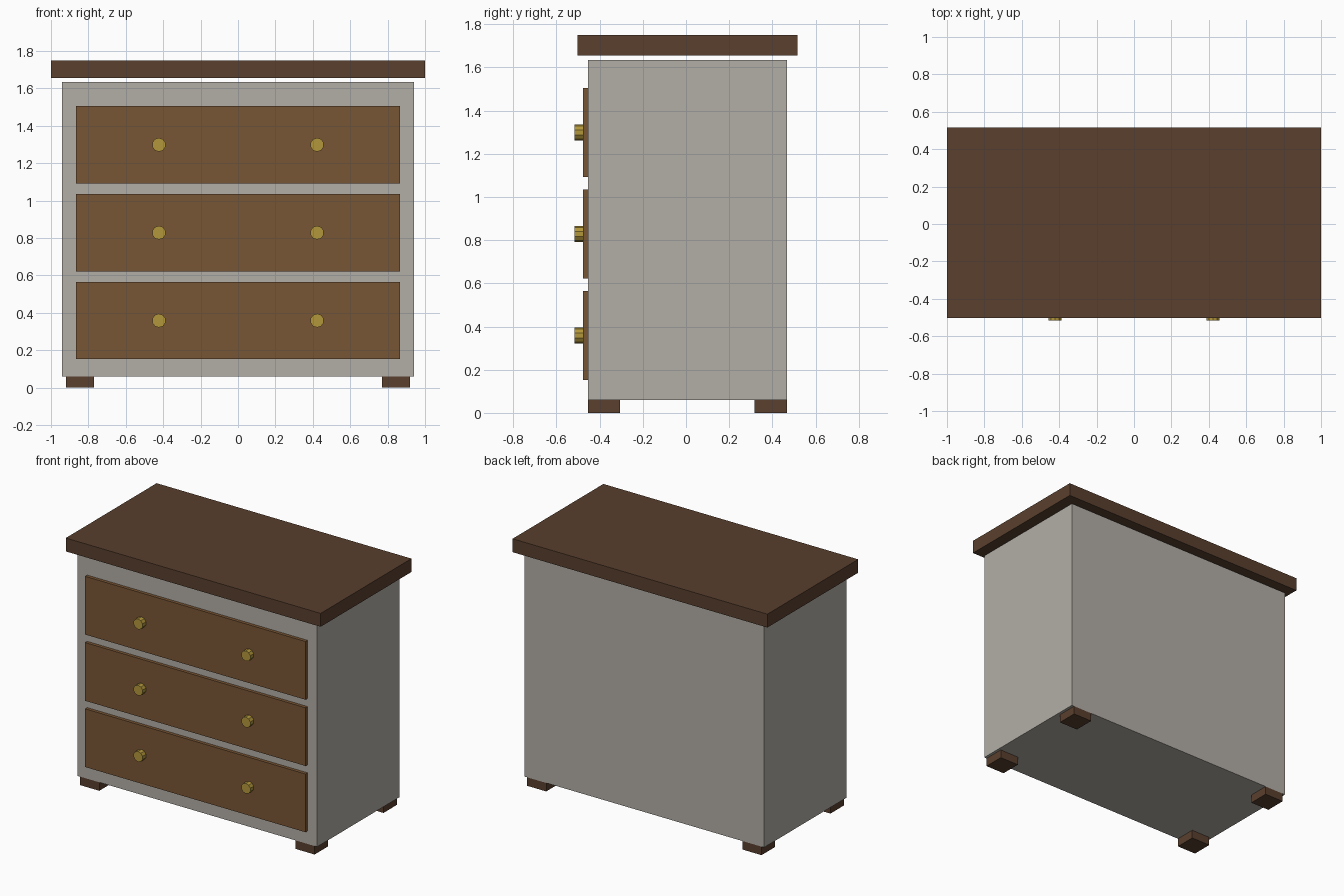
import bpy
import math

cube = bpy.data.objects.get("Cube")
if cube:
    bpy.data.objects.remove(cube, do_unlink=True)


def material(name, r, g, b):
    mat = bpy.data.materials.new(name)
    mat.use_nodes = True
    mat.diffuse_color = (r, g, b, 1)
    bsdf = mat.node_tree.nodes["Principled BSDF"]
    bsdf.inputs["Base Color"].default_value = (r, g, b, 1)
    bsdf.inputs["Roughness"].default_value = 0.7
    return mat


dark_wood = material("dark wood", 0.10, 0.05, 0.027)
drawer_wood = material("drawer wood", 0.19, 0.092, 0.035)
grey_paint = material("grey paint", 0.45, 0.42, 0.38)
brass = material("brass", 0.45, 0.31, 0.045)


def box(name, mat, x, y, z):
    """Box spanning the (low, high) range on each axis."""
    spans = (x, y, z)
    bpy.ops.mesh.primitive_cube_add(size=1, location=[(a + b) / 2 for a, b in spans])
    ob = bpy.context.object
    ob.name = name
    ob.scale = [b - a for a, b in spans]
    bpy.ops.object.transform_apply(location=False, rotation=False, scale=True)
    ob.data.materials.append(mat)


def knob(name, x, z):
    """Short ten-sided knob standing out from a drawer."""
    front, back = -0.516, -0.475
    bpy.ops.mesh.primitive_cylinder_add(
        vertices=10, radius=0.037, depth=back - front,
        location=(x, (front + back) / 2, z), rotation=(math.pi / 2, 0, 0))
    ob = bpy.context.object
    ob.name = name
    ob.data.materials.append(brass)


# Carcass and the overhanging top, raised by a narrow gap
box("cabinet_body", grey_paint, (-0.94, 0.94), (-0.455, 0.467), (0.06, 1.635))
box("table_top", dark_wood, (-1, 1), (-0.502, 0.516), (1.655, 1.75))

# Three drawers, each with a pair of knobs
for i, level in enumerate(("lower", "middle", "upper")):
    low = 0.152 + 0.47 * i
    high = low + 0.413
    box(level + "_drawer", drawer_wood, (-0.865, 0.865), (-0.478, -0.45), (low, high))
    for side, sign in (("left", 1), ("right", -1)):
        knob(f"{level}_{side}_knob", sign * 0.423, (low + high) / 2)

# Four block feet
for side, x in (("left", (0.77, 0.92)), ("right", (-0.92, -0.77))):
    for end, y in (("front", (-0.455, -0.305)), ("back", (0.317, 0.467))):
        box(f"{end}_{side}_foot", dark_wood, x, y, (0, 0.06))
